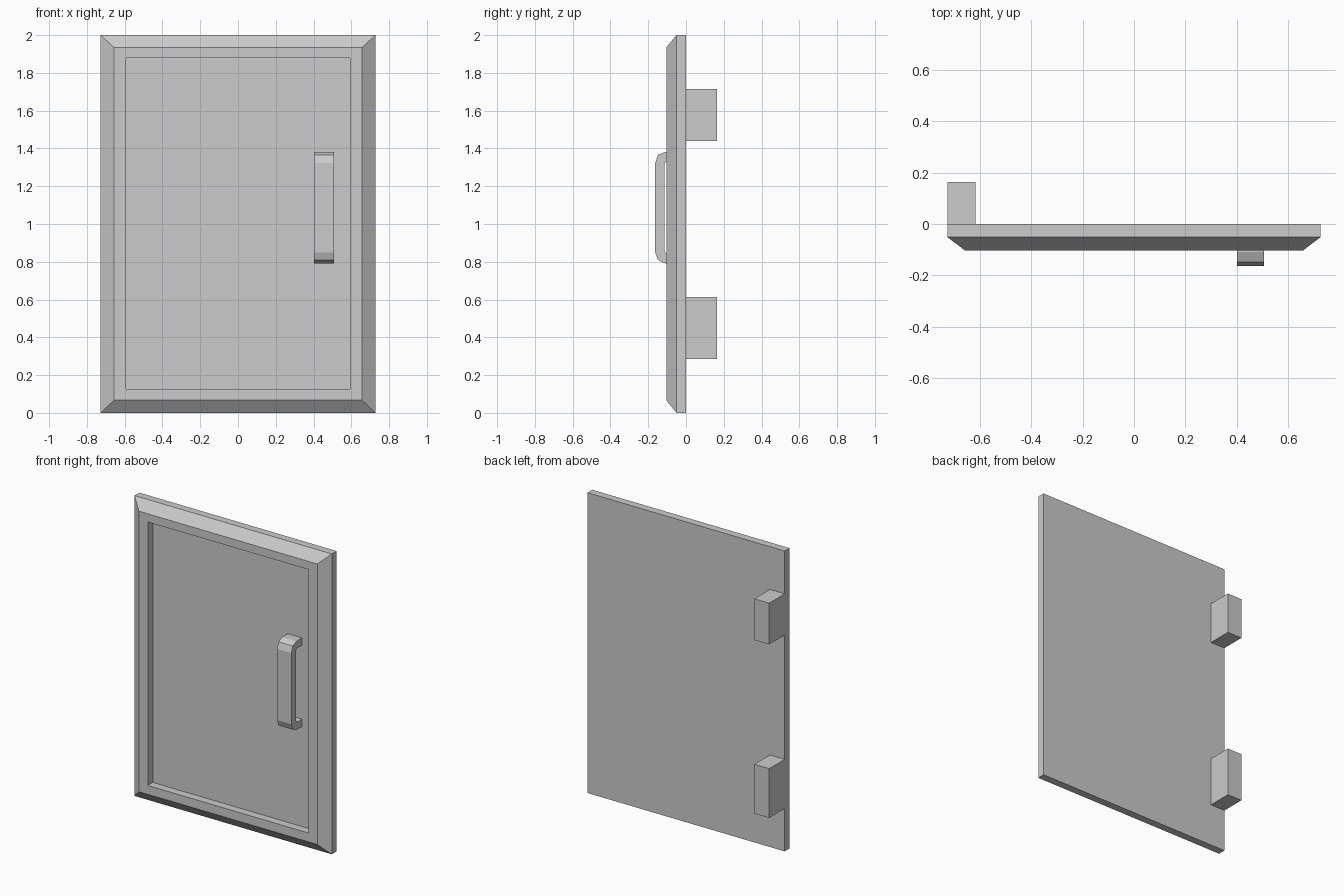
import bpy, bmesh

if "Cube" in bpy.data.objects:
    bpy.data.objects.remove(bpy.data.objects["Cube"])

def finish(name, bm):
    bmesh.ops.recalc_face_normals(bm, faces=bm.faces)
    mesh = bpy.data.meshes.new(name)
    bm.to_mesh(mesh)
    bm.free()
    obj = bpy.data.objects.new(name, mesh)
    bpy.context.collection.objects.link(obj)
    return obj

def skin(name, rings):
    """Bridge equal-length closed rings and cap both ends."""
    bm = bmesh.new()
    loops = [[bm.verts.new(p) for p in ring] for ring in rings]
    for a, b in zip(loops, loops[1:]):
        for i in range(len(a)):
            j = (i + 1) % len(a)
            bm.faces.new((a[i], a[j], b[j], b[i]))
    bm.faces.new(loops[0])
    bm.faces.new(loops[-1])
    return finish(name, bm)

def rect(x, z0, z1, y):
    return [(-x, y, z0), (x, y, z0), (x, y, z1), (-x, y, z1)]

def box(name, x0, x1, y0, y1, z0, z1):
    return skin(name, [[(x0, y, z0), (x1, y, z0), (x1, y, z1), (x0, y, z1)]
                       for y in (y0, y1)])

# Door slab: square rim, sloped border, flat frame, recessed panel
skin("door_panel", [
    rect(0.727, 0.0, 2.0, 0.0),
    rect(0.727, 0.0, 2.0, -0.051),
    rect(0.657, 0.067, 1.935, -0.104),
    rect(0.592, 0.126, 1.88, -0.104),
    rect(0.592, 0.126, 1.88, -0.051),
])

# Handle: (y, half height) cross-sections swept as a bent flat bar
outer = [(-0.051, 0.295), (-0.11, 0.295), (-0.148, 0.278), (-0.163, 0.237)]
inner = [(-0.051, 0.246), (-0.098, 0.246), (-0.108, 0.243), (-0.113, 0.232)]
mid = 1.087
stations = [(o, i, 1) for o, i in zip(outer, inner)]
stations += [(o, i, -1) for o, i in zip(outer[::-1], inner[::-1])]
x0, x1 = 0.402, 0.507
skin("handle", [[(x0, o[0], mid + s * o[1]), (x1, o[0], mid + s * o[1]),
                 (x1, i[0], mid + s * i[1]), (x0, i[0], mid + s * i[1])]
                for o, i, s in stations])

# Hinge blocks on the back
for name, z0, z1 in (("upper_hinge", 1.44, 1.715), ("lower_hinge", 0.285, 0.613)):
    box(name, -0.727, -0.618, 0.0, 0.163, z0, z1)
